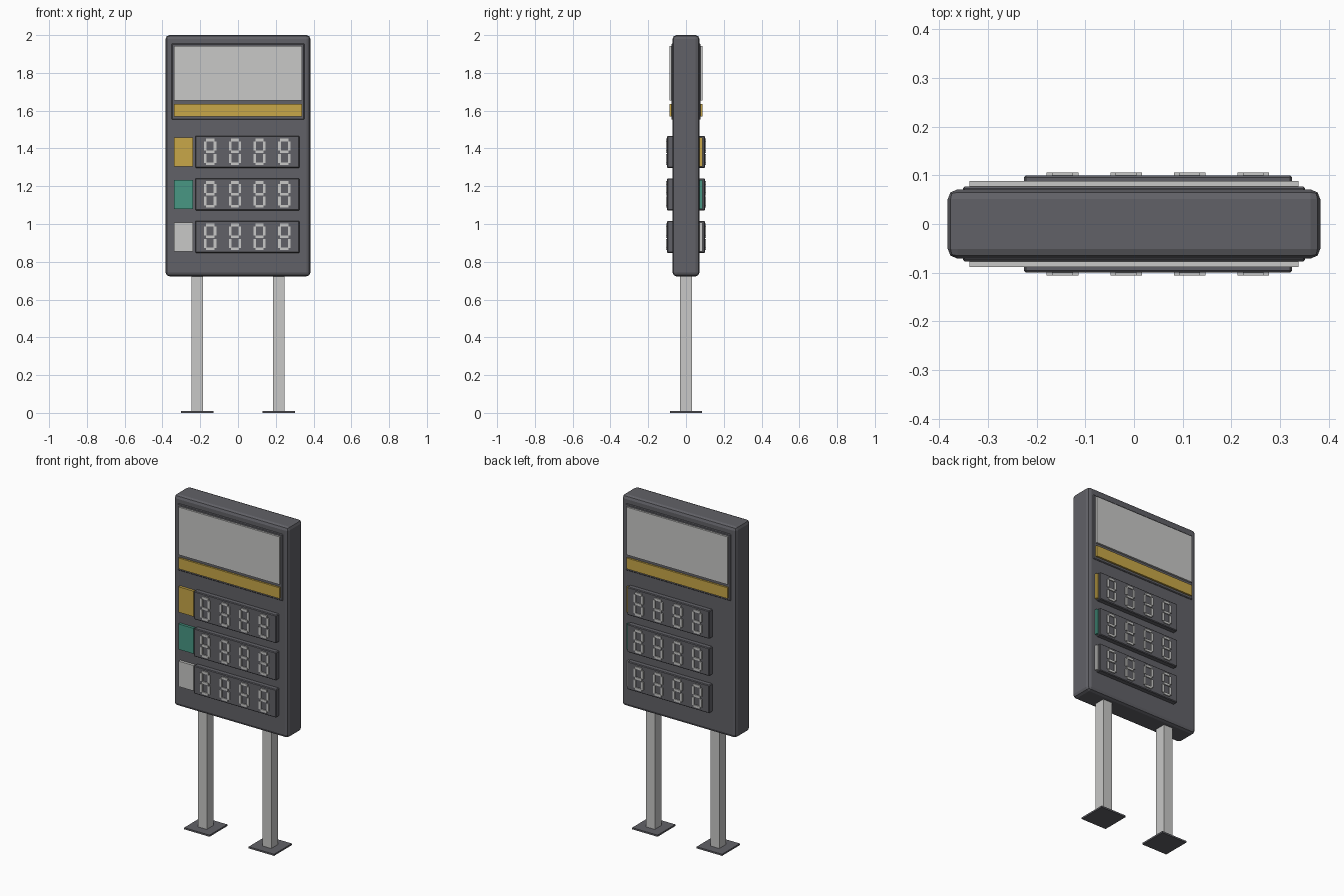
import bpy
from mathutils import Vector

if "Cube" in bpy.data.objects:
    bpy.data.objects.remove(bpy.data.objects["Cube"], do_unlink=True)


def material(name, rgb):
    mat = bpy.data.materials.new(name)
    mat.use_nodes = True
    colour = (*rgb, 1)
    mat.diffuse_color = colour
    mat.node_tree.nodes["Principled BSDF"].inputs["Base Color"].default_value = colour
    return mat


GREY = material("dark grey", (0.12, 0.12, 0.135))
WHITE = material("off white", (0.58, 0.58, 0.57))
GOLD = material("gold", (0.58, 0.39, 0.065))
TEAL = material("teal", (0.065, 0.31, 0.23))


def box(name, low, high, mat, bevel=0, segments=1):
    """Box between two opposite corners, with optional bevelled edges."""
    low, high = Vector(low), Vector(high)
    bpy.ops.mesh.primitive_cube_add(size=1, location=(low + high) / 2)
    ob = bpy.context.object
    ob.name = name
    ob.scale = [abs(d) for d in high - low]
    bpy.ops.object.transform_apply(location=False, rotation=False, scale=True)
    ob.data.materials.append(mat)
    if bevel:
        mod = ob.modifiers.new("bevel", "BEVEL")
        mod.width = bevel
        mod.segments = segments
    return ob


# Sign cabinet
box("cabinet", (-0.383, -0.071, 0.723), (0.383, 0.071, 2), GREY, 0.02, 2)

# Posts and foot plates
for side, cx in (("right", -0.216), ("left", 0.216)):
    box(side + "_post", (cx - 0.03, -0.033, 0.005), (cx + 0.03, 0.033, 0.74), WHITE)
    box(side + "_foot_plate", (cx - 0.085, -0.085, 0), (cx + 0.085, 0.085, 0.01), GREY)


def digit(name, cx, cz, side):
    """Seven raised segments forming one numeral."""
    w, h, t, gap = 0.0325, 0.07, 0.014, 0.004
    y0, y1 = side * 0.095, side * 0.106
    parts = []
    for z in (-h + t / 2, 0, h - t / 2):
        parts.append((-w + t / 2 + gap, z - t / 2, w - t / 2 - gap, z + t / 2))
    for x in (-w, w - t):
        for z in (-h + t / 2 + gap, gap + t / 4):
            parts.append((x, z, x + t, z + h - t - 2 * gap))
    for i, (xa, za, xb, zb) in enumerate(parts):
        box(f"{name}_segment_{i}", (cx + xa, y0, cz + za), (cx + xb, y1, cz + zb), WHITE)


# Both faces of the sign
for face, s in (("front", -1), ("back", 1)):
    # Header with screen and stripe
    box(face + "_header_frame", (-0.352, s * 0.06, 1.552), (0.352, s * 0.077, 1.955), GREY, 0.004)
    box(face + "_header_screen", (-0.338, s * 0.07, 1.653), (0.338, s * 0.088, 1.942), WHITE)
    box(face + "_header_stripe", (-0.338, s * 0.07, 1.568), (0.338, s * 0.088, 1.634), GOLD)

    # Rows with a colour swatch and a number panel
    for row, mat in enumerate((GOLD, TEAL, WHITE)):
        cz = 1.382 - 0.225 * row
        name = f"{face}_row_{row + 1}"
        box(name + "_swatch", (s * 0.238, s * 0.06, cz - 0.077), (s * 0.338, s * 0.087, cz + 0.077), mat)
        box(name + "_panel", (-0.226, s * 0.06, cz - 0.085), (0.325, s * 0.1, cz + 0.085), GREY, 0.004)
        for d in range(4):
            digit(f"{name}_digit_{d + 1}", -0.147 + 0.1307 * d, cz, s)
